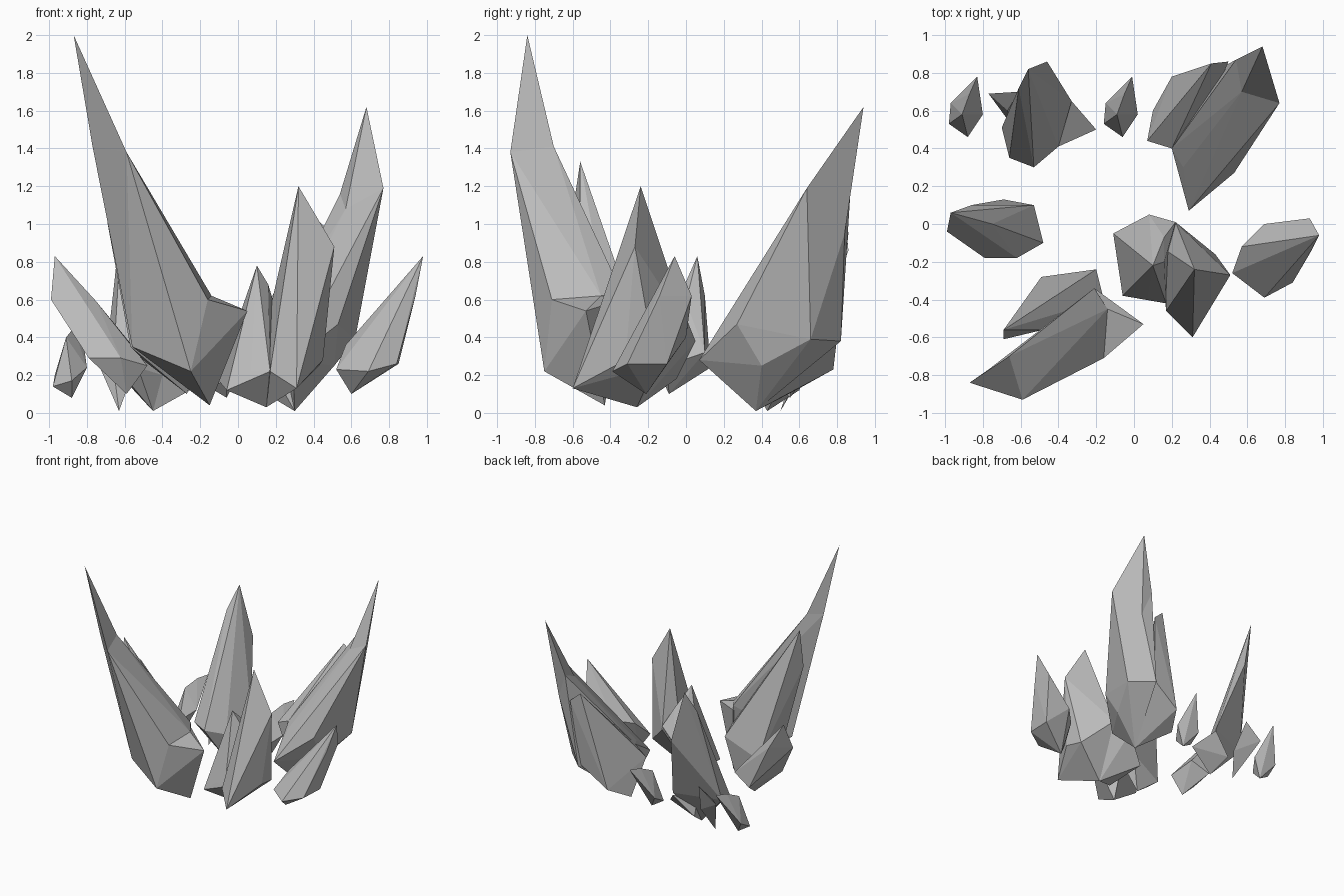
import bpy
import bmesh
from mathutils import Vector

# Remove the default cube only
default_cube = bpy.data.objects.get("Cube")
if default_cube:
    bpy.data.objects.remove(default_cube, do_unlink=True)

# One plain stone colour for every crystal
stone = bpy.data.materials.new("grey_stone")
stone.use_nodes = True
stone_colour = (0.5, 0.5, 0.5, 1)
stone.diffuse_color = stone_colour
stone.node_tree.nodes["Principled BSDF"].inputs["Base Color"].default_value = stone_colour


def wrap(bm, corners):
    """Add one faceted convex block around the corners, in hundredths of a unit."""
    verts = [bm.verts.new(Vector(corner) / 100) for corner in corners]
    hull = bmesh.ops.convex_hull(bm, input=verts)
    leftovers = {item for item in hull["geom_interior"] + hull["geom_unused"]
                 if isinstance(item, bmesh.types.BMVert)}
    bmesh.ops.delete(bm, geom=list(leftovers), context="VERTS")


def crystal(name, tip, shoulders, waist, foot, tapered=False):
    """Build a shard; a tapered one has a slimmer point set on its shoulders."""
    bm = bmesh.new()
    if tapered:
        wrap(bm, [tip, *shoulders])
        wrap(bm, [*shoulders, *waist, foot])
    else:
        wrap(bm, [tip, *shoulders, *waist, foot])
    bmesh.ops.recalc_face_normals(bm, faces=bm.faces)
    mesh = bpy.data.meshes.new(name)
    bm.to_mesh(mesh)
    bm.free()
    mesh.materials.append(stone)
    shard = bpy.data.objects.new(name, mesh)
    bpy.context.collection.objects.link(shard)
    return shard


# Tall leaning pair at the front, with a blocky stump
crystal(
    "front_tall_crystal",
    tip=(-87, -84, 200),
    shoulders=[(-59, -93, 138), (-66, -70, 141), (-77, -77, 141)],
    waist=[(-48, -56, 96), (-16, -71, 60), (-14, -45, 62), (-21, -34, 64),
           (-25, -75, 22), (-56, -64, 35)],
    foot=(-15, -43, 4),
    tapered=True,
)
crystal(
    "front_tall_crystal_stump",
    tip=(5, -53, 54),
    shoulders=[(-16, -71, 60), (-14, -45, 62)],
    waist=[(-21, -34, 60), (-25, -75, 22)],
    foot=(-15, -43, 4),
)
crystal(
    "front_tall_crystal_companion",
    tip=(-69, -56, 133),
    shoulders=[(-69, -61, 100), (-48, -56, 95)],
    waist=[(-49, -28, 27), (-20, -24, 41), (-16, -40, 45), (-57, -50, 35)],
    foot=(-27, -28, 10),
)

# Middle pair, sharing one foot
crystal(
    "middle_crystal",
    tip=(32, -24, 120),
    shoulders=[(51, -27, 88), (25, -22, 86)],
    waist=[(31, -60, 13), (17, -46, 22), (43, -16, 25), (45, -32, 28),
           (17, -14, 55), (22, 1, 45)],
    foot=(15, -26, 3),
)
crystal(
    "middle_crystal_companion",
    tip=(10, -22, 78),
    shoulders=[(16, -20, 68), (16, -7, 62), (22, 1, 48)],
    waist=[(-11, -5, 18), (8, 5, 38), (-6, -38, 12), (7, -39, 22),
           (17, -42, 22)],
    foot=(15, -26, 3),
)

# Tall leaning pair at the back
crystal(
    "back_tall_crystal",
    tip=(68, 94, 162),
    shoulders=[(77, 64, 119), (54, 87, 116), (57, 70, 108), (62, 84, 95)],
    waist=[(53, 27, 47), (29, 7, 28), (26, 30, 46), (20, 40, 48),
           (51, 40, 25), (62, 66, 39), (45, 82, 38)],
    foot=(30, 37, 1),
    tapered=True,
)
crystal(
    "back_tall_crystal_companion",
    tip=(41, 85, 103),
    shoulders=[(50, 86, 95)],
    waist=[(7, 44, 42), (10, 60, 13), (20, 78, 23), (45, 80, 40),
           (20, 40, 48)],
    foot=(30, 37, 1),
)

# Back right cluster: a spike with a low fin on each side
crystal(
    "back_corner_crystal",
    tip=(-56, 82, 129),
    shoulders=[(-46, 86, 86), (-61, 72, 110)],
    waist=[(-66, 35, 26), (-53, 30, 24), (-40, 41, 20), (-33, 65, 30),
           (-70, 51, 28)],
    foot=(-45, 43, 1),
)
crystal(
    "back_corner_outer_fin",
    tip=(-77, 69, 33),
    shoulders=[(-61, 70, 45)],
    waist=[(-67, 60, 32), (-56, 60, 20)],
    foot=(-63, 50, 1),
)
crystal(
    "back_corner_inner_fin",
    tip=(-20, 50, 15),
    shoulders=[(-33, 65, 28)],
    waist=[(-40, 41, 20), (-50, 60, 12)],
    foot=(-45, 43, 1),
)

# Short side crystals
crystal(
    "right_side_crystal",
    tip=(-97, 6, 83),
    shoulders=[(-99, -4, 60), (-86, 10, 62), (-75, 0, 59)],
    waist=[(-53, 10, 32), (-69, 13, 24), (-48, -10, 25), (-62, -18, 29),
           (-79, -18, 29)],
    foot=(-59, -9, 10),
)
crystal(
    "left_side_crystal",
    tip=(98, -6, 83),
    shoulders=[(94, -14, 62), (93, 3, 62)],
    waist=[(84, -31, 26), (69, -39, 22), (52, -26, 23), (57, -12, 36),
           (69, 0, 40), (85, -10, 26)],
    foot=(60, -21, 10),
)

# Two matching small shards at the back
small = crystal(
    "small_back_crystal",
    tip=(-83, 78, 46),
    shoulders=[(-91, 58, 40), (-87, 69, 45)],
    waist=[(-97, 64, 20), (-98, 53, 14), (-88, 46, 17), (-80, 58, 24)],
    foot=(-88, 55, 8),
)
twin = small.copy()
twin.name = "small_back_crystal_twin"
twin.location.x = 0.82
bpy.context.collection.objects.link(twin)
